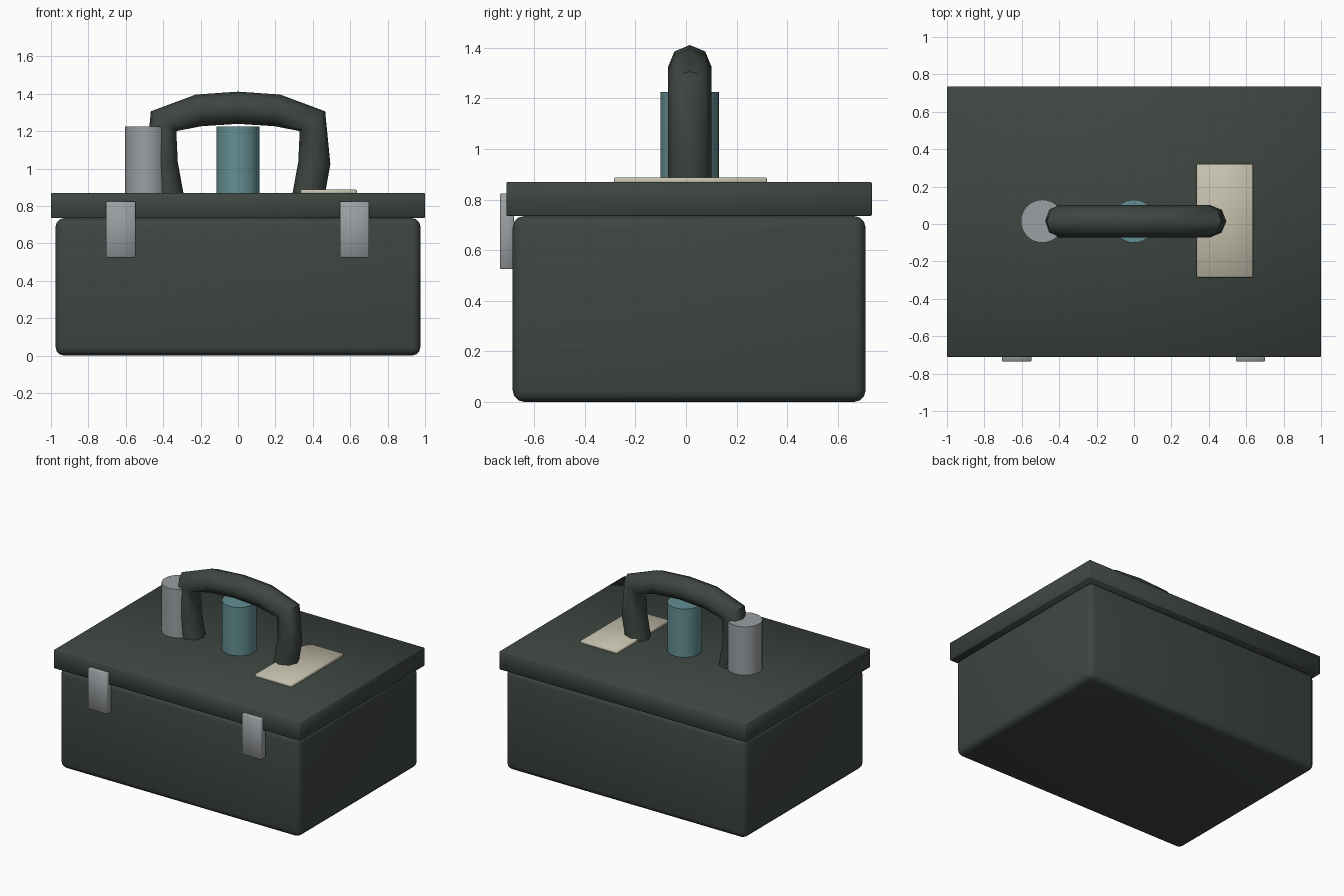
import bpy
import bmesh
import math
from mathutils import Vector

old = bpy.data.objects.get("Cube")
if old:
    bpy.data.objects.remove(old, do_unlink=True)


def material(name, rgb):
    m = bpy.data.materials.new(name)
    m.use_nodes = True
    m.diffuse_color = (*rgb, 1)
    m.node_tree.nodes["Principled BSDF"].inputs["Base Color"].default_value = (*rgb, 1)
    return m


green = material("dark green", (0.048, 0.061, 0.053))
grey = material("metal grey", (0.33, 0.35, 0.365))
teal = material("muted teal", (0.125, 0.275, 0.295))
cream = material("cream", (0.56, 0.53, 0.42))

MID_Y = 0.015


def finish(name, bm, mat):
    bmesh.ops.recalc_face_normals(bm, faces=bm.faces)
    mesh = bpy.data.meshes.new(name)
    bm.to_mesh(mesh)
    bm.free()
    mesh.materials.append(mat)
    obj = bpy.data.objects.new(name, mesh)
    bpy.context.collection.objects.link(obj)
    bpy.ops.object.select_all(action='DESELECT')
    obj.select_set(True)
    bpy.context.view_layer.objects.active = obj
    bpy.ops.object.shade_smooth_by_angle(angle=math.radians(50))
    return obj


def box(name, low, high, mat, bevel, segments=1):
    bm = bmesh.new()
    bmesh.ops.create_cube(bm, size=1)
    low, high = Vector(low), Vector(high)
    bmesh.ops.scale(bm, vec=high - low, verts=bm.verts)
    bmesh.ops.translate(bm, vec=(low + high) / 2, verts=bm.verts)
    bmesh.ops.bevel(bm, geom=bm.edges[:], offset=bevel, segments=segments,
                    profile=0.5, affect='EDGES')
    return finish(name, bm, mat)


def canister(name, x, mat):
    bm = bmesh.new()
    bmesh.ops.create_cone(bm, cap_ends=True, segments=32, radius1=0.115,
                          radius2=0.115, depth=0.37)
    bmesh.ops.translate(bm, vec=(x, MID_Y, 1.04), verts=bm.verts)
    return finish(name, bm, mat)


def tube(name, path, radius, sides, mat):
    # Sweep a ring along a path lying in the XZ plane
    bm = bmesh.new()
    rings = []
    across = Vector((0, 1, 0))
    for i, p in enumerate(path):
        before = (p - path[i - 1]).normalized() if i else Vector()
        after = (path[i + 1] - p).normalized() if i < len(path) - 1 else Vector()
        up = (before + after).normalized().cross(across)
        angles = [math.tau * k / sides for k in range(sides)]
        rings.append([bm.verts.new(p + radius * (math.cos(a) * up + math.sin(a) * across))
                      for a in angles])
    for a, b in zip(rings, rings[1:]):
        for k in range(sides):
            n = (k + 1) % sides
            bm.faces.new((a[k], a[n], b[n], b[k]))
    bm.faces.new(rings[0])
    bm.faces.new(rings[-1])
    return finish(name, bm, mat)


# Case
box("case_body", (-0.975, -0.685, 0), (0.975, 0.71, 0.735), green, 0.045, 3)
box("case_lid", (-1, -0.71, 0.735), (1, 0.735, 0.87), green, 0.004)

# Front latches
for side, x in (("right", -0.627), ("left", 0.623)):
    box(side + "_latch", (x - 0.078, -0.735, 0.525), (x + 0.078, -0.68, 0.825), grey, 0.004)

# Items on the lid
canister("grey_canister", -0.49, grey)
canister("teal_canister", 0, teal)
box("lid_tag", (0.335, -0.285, 0.86), (0.635, 0.32, 0.888), cream, 0.005)

# Arched carrying handle
half = [(0.372, 0.83), (0.408, 1.03), (0.398, 1.253), (0.21, 1.311)]
points = [(-x, z) for x, z in half] + [(0, 1.325)] + half[::-1]
tube("carry_handle", [Vector((x, MID_Y, z)) for x, z in points], 0.086, 8, green)
